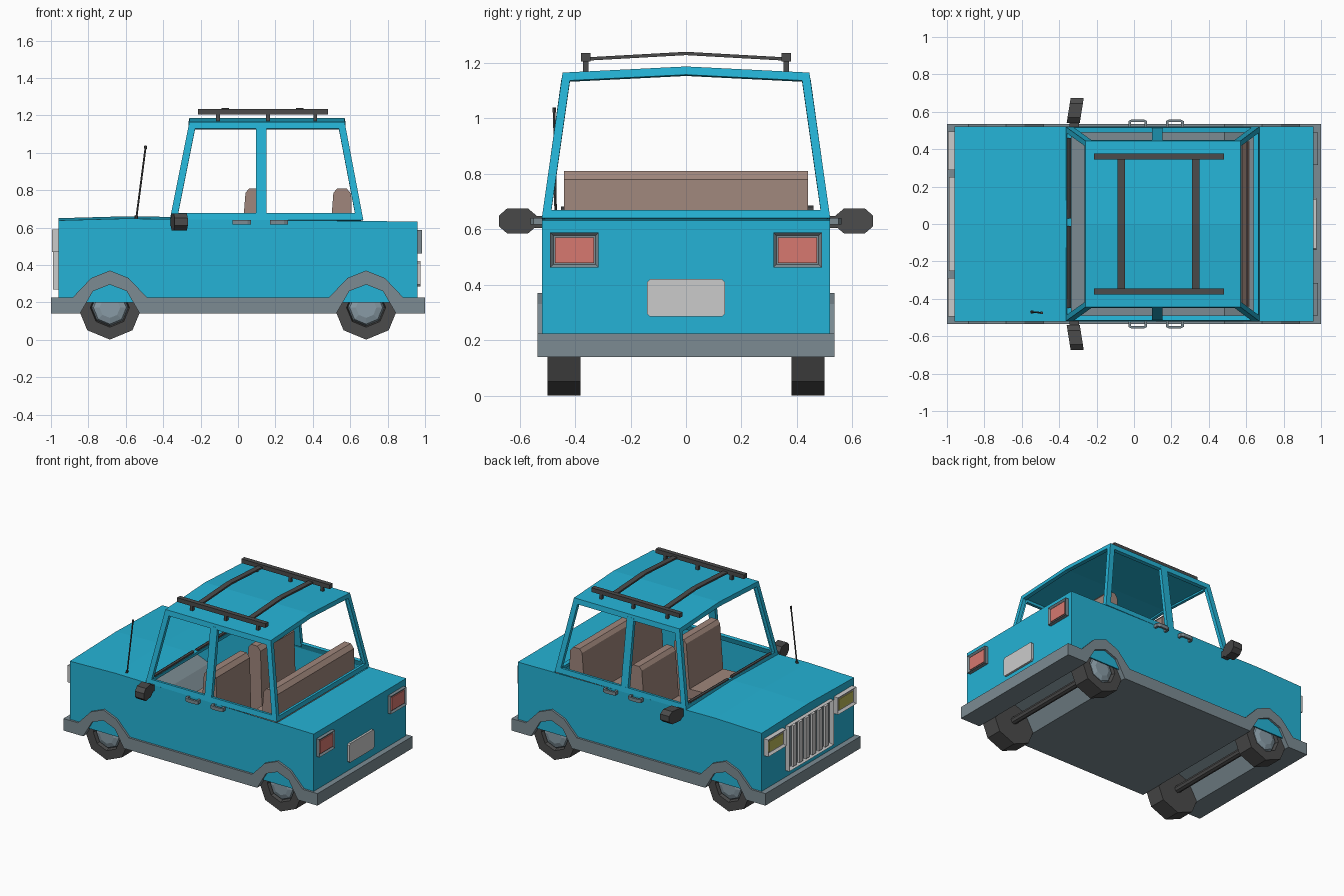
import bpy, bmesh, math
from mathutils import Vector

if "Cube" in bpy.data.objects:
    bpy.data.objects.remove(bpy.data.objects["Cube"])


def material(name, r, g, b):
    m = bpy.data.materials.new(name)
    m.diffuse_color = (r, g, b, 1)
    m.use_nodes = True
    m.node_tree.nodes["Principled BSDF"].inputs["Base Color"].default_value = m.diffuse_color
    return m


BLUE = material("blue_paint", 0.018, 0.45, 0.67)
TRIM = material("trim_grey", 0.2, 0.26, 0.29)
DARK = material("dark_rubber", 0.07, 0.07, 0.07)
SEAT = material("seat_brown", 0.35, 0.24, 0.20)
LIGHT = material("light_grey", 0.6, 0.62, 0.62)
RED = material("red_lens", 0.68, 0.19, 0.16)
YELLOW = material("yellow_lens", 0.5, 0.48, 0.1)
HUB = material("hub_grey", 0.25, 0.33, 0.38)


def finish(name, bm, mat, recalc=True):
    if recalc:
        bmesh.ops.recalc_face_normals(bm, faces=bm.faces)
    me = bpy.data.meshes.new(name)
    bm.to_mesh(me)
    bm.free()
    me.materials.append(mat)
    ob = bpy.data.objects.new(name, me)
    bpy.context.collection.objects.link(ob)
    return ob


def bridge(bm, a, b):
    n = len(a)
    for i in range(n):
        bm.faces.new((a[i], a[(i + 1) % n], b[(i + 1) % n], b[i]))


def prism(name, pts, axis, lo, hi, mat):
    """Extrude a 2D outline along one axis."""
    place = {"x": lambda p, t: (t, p[0], p[1]),
             "y": lambda p, t: (p[0], t, p[1]),
             "z": lambda p, t: (p[0], p[1], t)}[axis]
    bm = bmesh.new()
    a, b = [[bm.verts.new(place(p, t)) for p in pts] for t in (lo, hi)]
    bm.faces.new(a)
    bm.faces.new(b)
    bridge(bm, a, b)
    return finish(name, bm, mat)


def box(name, x, y, z, mat):
    return prism(name, [(x[0], y[0]), (x[1], y[0]), (x[1], y[1]), (x[0], y[1])], "z", z[0], z[1], mat)


def rod(name, p, q, r, mat, n=6):
    p, q = Vector(p), Vector(q)
    bm = bmesh.new()
    bmesh.ops.create_cone(bm, cap_ends=True, segments=n, radius1=r, radius2=r, depth=(q - p).length)
    rot = (q - p).to_track_quat("Z", "Y")
    for v in bm.verts:
        v.co = rot @ v.co + (p + q) / 2
    return finish(name, bm, mat)


def turned(name, rings, x, z, s, mat, n=8):
    """Low-poly turned part around a y axis; rings are (radius, y)."""
    bm = bmesh.new()
    loops = [[bm.verts.new((x + r * math.cos(2 * math.pi * i / n), s * y,
                            z + r * math.sin(2 * math.pi * i / n))) for i in range(n)]
             for r, y in rings]
    for a, b in zip(loops, loops[1:]):
        bridge(bm, a, b)
    bm.faces.new(loops[0])
    bm.faces.new(loops[-1])
    return finish(name, bm, mat)


def frame(name, x_in, x_out, y, z, rim, depth, mat):
    """Box whose outward x face is inset and recessed."""
    ob = box(name, (x_in, x_out), y, z, mat)
    bm = bmesh.new()
    bm.from_mesh(ob.data)
    s = 1 if x_out > x_in else -1
    face = [f for f in bm.faces if f.normal.x * s > 0.9]
    bmesh.ops.inset_region(bm, faces=face, thickness=rim, depth=0)
    bmesh.ops.translate(bm, verts=face[0].verts, vec=(-s * depth, 0, 0))
    bm.to_mesh(ob.data)
    bm.free()


def solidify(ob, t):
    m = ob.modifiers.new("thickness", "SOLIDIFY")
    m.thickness = t
    m.offset = -1


# Lower body: crowned strips from nose to tail, open above the cabin
W = 0.52
profile = [(-0.96, 0.20, 0), (-0.96, 0.638, 0.012), (-0.6, 0.648, 0.012), (-0.36, 0.645, 0.012),
           (0.67, 0.635, 0), (0.96, 0.632, 0), (0.96, 0.20, 0)]
bm = bmesh.new()
rows = [[bm.verts.new((x, y, z + (c if y == 0 else 0))) for y in (-W, 0, W)] for x, z, c in profile]
for i, (a, b) in enumerate(zip(rows, rows[1:])):
    if i != 3:
        for j in (0, 1):
            bm.faces.new((a[j], a[j + 1], b[j + 1], b[j]))
for j in (0, 2):
    bm.faces.new([r[j] for r in rows])
solidify(finish("body", bm, BLUE), 0.012)

# Cabin: tapered frame with window openings and a crowned roof
bm = bmesh.new()
base = [bm.verts.new(c) for c in ((-0.365, -W, 0.64), (-0.365, W, 0.64), (0.67, W, 0.64), (0.67, -W, 0.64))]
top = [bm.verts.new(c) for c in ((-0.26, -0.445, 1.165), (-0.26, 0.445, 1.165),
                                 (0.57, 0.445, 1.165), (0.57, -0.445, 1.165))]
ridge = [bm.verts.new((x, 0, 1.187)) for x in (-0.26, 0.57)]
front = bm.faces.new((base[0], base[1], top[1], ridge[0], top[0]))
back = bm.faces.new((base[2], base[3], top[3], ridge[1], top[2]))
left = bm.faces.new((base[1], base[2], top[2], top[1]))
right = bm.faces.new((base[3], base[0], top[0], top[3]))
bm.faces.new((top[0], ridge[0], ridge[1], top[3]))
bm.faces.new((ridge[0], top[1], top[2], ridge[1]))
bmesh.ops.recalc_face_normals(bm, faces=bm.faces)
bmesh.ops.inset_individual(bm, faces=[front, back], thickness=0.03, use_even_offset=True)
bmesh.ops.inset_individual(bm, faces=[left, right], thickness=0.037, use_even_offset=True)
bmesh.ops.delete(bm, geom=[front, back, left, right], context="FACES")
solidify(finish("cabin_frame", bm, BLUE, False), 0.025)

# Bumper, sills and wheel arches in one outline
arch = [(-0.2, 0.225), (-0.1, 0.33), (0, 0.37), (0.1, 0.33), (0.2, 0.225)]
well = [(0.16, 0.14), (0.09, 0.26), (0, 0.295), (-0.09, 0.26), (-0.16, 0.14)]
WX = 0.685
outline = [(-1, 0.14), (-1, 0.225)]
outline += [(x + c, z) for c in (-WX, WX) for x, z in arch]
outline += [(1, 0.225), (1, 0.14)]
outline += [(x + c, z) for c in (WX, -WX) for x, z in well]
prism("bumper_and_arches", outline, "y", -0.535, 0.535, TRIM)

# Wheels and axles
for x in (-WX, WX):
    rod("axle", (x, -0.4, 0.172), (x, 0.4, 0.172), 0.025, DARK, 8)
    for s in (1, -1):
        turned("tyre", [(0.171, 0.38), (0.171, 0.5), (0.105, 0.5), (0.098, 0.47)], x, 0.172, s, DARK)
        turned("hubcap", [(0.098, 0.468), (0.088, 0.488), (0.055, 0.499)], x, 0.172, s, HUB)

# Seats: two in front, a bench behind
seat = [(-0.24, 0.28), (-0.25, 0.45), (-0.22, 0.48), (0.015, 0.47), (0.04, 0.785), (0.06, 0.81),
        (0.11, 0.81), (0.135, 0.78), (0.15, 0.28)]
for s in (1, -1):
    prism("front_seat", seat, "y", s * 0.06, s * 0.44, SEAT)
prism("rear_bench", [(x + 0.47, z) for x, z in seat], "y", -0.44, 0.44, SEAT)

for s in (1, -1):
    # Door pillar
    prism("door_pillar", [(s * 0.518, 0.65), (s * 0.449, 1.145), (s * 0.425, 1.145), (s * 0.492, 0.65)],
          "x", 0.097, 0.152, BLUE)
    # Door handles
    for a, b in ((-0.03, 0.07), (0.17, 0.267)):
        pts = [(a, 0.515), (a, 0.55), (a + 0.02, 0.56), (b - 0.02, 0.56), (b, 0.55), (b, 0.515),
               (b - 0.015, 0.515), (b - 0.015, 0.545), (a + 0.015, 0.545), (a + 0.015, 0.515)]
        prism("door_handle", [(x, s * y) for x, y in pts], "z", 0.617, 0.641, TRIM)
    # Wing mirror, leaning backwards towards its tip
    pts = [(0.54, 0.61), (0.57, 0.585), (0.645, 0.585), (0.674, 0.61), (0.674, 0.65), (0.645, 0.675),
           (0.57, 0.675), (0.54, 0.65)]
    ob = prism("wing_mirror", [(s * y, z) for y, z in pts], "x", -0.36, -0.29, DARK)
    for v in ob.data.vertices:
        v.co.x += 0.16 * (abs(v.co.y) - 0.54)
    box("mirror_stem", (-0.345, -0.295), (s * 0.51, s * 0.55), (0.605, 0.648), DARK)
    # Roof rack rail and feet
    box("rack_rail", (-0.215, 0.48), (s * 0.345, s * 0.378), (1.205, 1.235), DARK)
    for x in (-0.107, 0.16, 0.413):
        box("rack_foot", (x - 0.01, x + 0.01), (s * 0.352, s * 0.371), (1.16, 1.21), DARK)
    # Lights
    ys = (s * 0.315, s * 0.49)
    frame("tail_light_frame", 0.95, 0.985, ys, (0.462, 0.588), 0.016, 0.012, TRIM)
    box("tail_light", (0.96, 0.979), (s * 0.332, s * 0.473), (0.479, 0.571), RED)
    ys = (s * 0.29, s * 0.495)
    frame("headlight_frame", -0.95, -0.995, ys, (0.47, 0.59), 0.02, 0.015, LIGHT)
    box("headlight", (-0.96, -0.985), (s * 0.315, s * 0.47), (0.493, 0.567), YELLOW)

# Roof rack crossbars
for x in (-0.068, 0.33):
    prism("rack_crossbar", [(-0.36, 1.208), (0, 1.228), (0.36, 1.208), (0.36, 1.22), (0, 1.24), (-0.36, 1.22)],
          "x", x - 0.019, x + 0.019, DARK)

# Grille with upright slats
frame("grille_frame", -0.95, -0.988, (-0.25, 0.25), (0.27, 0.59), 0.02, 0.022, LIGHT)
box("grille_back", (-0.955, -0.968), (-0.23, 0.23), (0.29, 0.57), TRIM)
for i in range(6):
    y = -0.18 + i * 0.072
    box("grille_slat", (-0.96, -0.984), (y - 0.019, y + 0.019), (0.285, 0.575), LIGHT)

# Rear plate with clipped corners
prism("rear_plate", [(-0.14, 0.295), (-0.13, 0.285), (0.13, 0.285), (0.14, 0.295), (0.14, 0.41),
                     (0.13, 0.42), (-0.13, 0.42), (-0.14, 0.41)], "x", 0.95, 0.975, LIGHT)

# Wipers
for a, b in ((-0.45, -0.01), (0.03, 0.46)):
    rod("wiper", (-0.348, a, 0.67), (-0.348, b, 0.674), 0.012, DARK)

# Aerial
rod("aerial", (-0.545, -0.47, 0.64), (-0.494, -0.475, 1.03), 0.005, DARK)
rod("aerial_base", (-0.547, -0.47, 0.635), (-0.543, -0.47, 0.665), 0.009, DARK)
rod("aerial_tip", (-0.495, -0.475, 1.022), (-0.493, -0.475, 1.038), 0.008, DARK)
